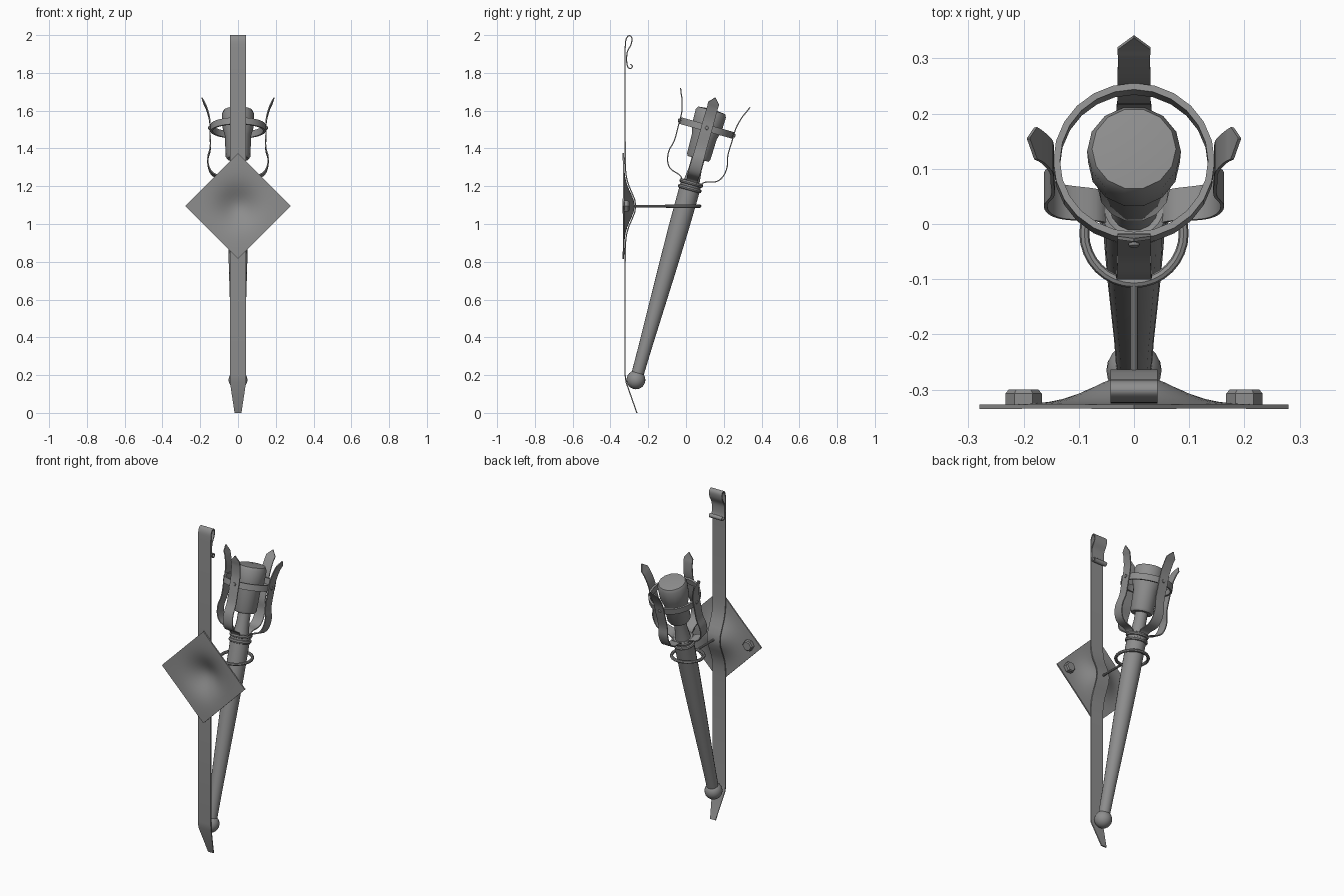
import bpy, bmesh, math
from mathutils import Matrix, Vector

if "Cube" in bpy.data.objects:
    bpy.data.objects.remove(bpy.data.objects["Cube"])

iron = bpy.data.materials.new("iron grey")
iron.diffuse_color = (0.27, 0.27, 0.27, 1)
iron.use_nodes = True
iron.node_tree.nodes["Principled BSDF"].inputs["Base Color"].default_value = iron.diffuse_color

# Torch frame: origin in the pommel, local z along the tilted shaft
TORCH = Matrix.Translation((0, -0.265, 0.175)) @ Matrix.Rotation(math.radians(-15.7), 4, 'X')
MID_Z = 1.095


def finish(name, bm, matrix=Matrix()):
    bmesh.ops.recalc_face_normals(bm, faces=bm.faces)
    mesh = bpy.data.meshes.new(name)
    bm.to_mesh(mesh)
    bm.free()
    mesh.transform(matrix)
    mesh.materials.append(iron)
    mesh.shade_smooth()
    mesh.set_sharp_from_angle(angle=math.radians(35))
    obj = bpy.data.objects.new(name, mesh)
    bpy.context.collection.objects.link(obj)
    return obj


def smooth_path(pts, steps=5):
    """Catmull-Rom curve through the points (any dimension)."""
    pts = [Vector(p) for p in pts]
    p = [2 * pts[0] - pts[1]] + pts + [2 * pts[-1] - pts[-2]]
    out = []
    for i in range(1, len(p) - 2):
        a, b, c, d = p[i - 1:i + 3]
        for s in range(steps):
            t = s / steps
            out.append(0.5 * (2 * b + (c - a) * t + (2 * a - 5 * b + 4 * c - d) * t * t
                              + (3 * b - a - 3 * c + d) * t ** 3))
    return out + [pts[-1]]


def ribbon(name, pts, thick, matrix=Matrix()):
    """Flat bar following (y, z, half width) points."""
    bm = bmesh.new()
    rings = []
    for i, (y, z, w) in enumerate(pts):
        a, b = pts[max(i - 1, 0)], pts[min(i + 1, len(pts) - 1)]
        n = Vector((0, b[1] - a[1], a[0] - b[0])).normalized() * thick / 2
        c = Vector((0, y, z))
        x = Vector((w, 0, 0))
        rings.append([bm.verts.new(v) for v in (c - x - n, c + x - n, c + x + n, c - x + n)])
    for r, s in zip(rings, rings[1:]):
        for k in range(4):
            bm.faces.new((r[k], r[(k + 1) % 4], s[(k + 1) % 4], s[k]))
    bm.faces.new(rings[0])
    bm.faces.new(rings[-1])
    return finish(name, bm, matrix)


def lathe(name, profile, segs, matrix=Matrix(), closed=False):
    """Spin (radius, height) points about z."""
    bm = bmesh.new()
    v = [bm.verts.new((r, 0, h)) for r, h in profile]
    pairs = list(zip(v, v[1:])) + ([(v[-1], v[0])] if closed else [])
    edges = [bm.edges.new(e) for e in pairs]
    bmesh.ops.spin(bm, geom=v + edges, cent=(0, 0, 0), axis=(0, 0, 1),
                   angle=math.tau, steps=segs, use_duplicate=False)
    bmesh.ops.remove_doubles(bm, verts=bm.verts, dist=1e-5)
    return finish(name, bm, matrix)


def torus(name, major, minor, segs, matrix):
    prof = [(major + minor * math.cos(k * math.tau / 8), minor * math.sin(k * math.tau / 8))
            for k in range(8)]
    return lathe(name, prof, segs, matrix, closed=True)


# Wall strap: bent tapered foot, hump over the plate, curled top
def hump(z):
    return -0.322 + 0.056 * math.exp(-((z - MID_Z) / 0.105) ** 2)


strap = [Vector((-0.26, 0.0, 0.018)), Vector((-0.318, 0.165, 0.043))]
strap += [Vector((hump(z), z, 0.043)) for z in
          [0.2, 0.8] + [0.85 + 0.035 * k for k in range(15)] + [1.45]]
strap += smooth_path([(-0.322, 1.93, 0.043), (-0.318, 1.975, 0.043), (-0.303, 1.997, 0.043),
                      (-0.287, 1.985, 0.043), (-0.291, 1.95, 0.043), (-0.311, 1.91, 0.043),
                      (-0.314, 1.86, 0.043), (-0.307, 1.83, 0.043), (-0.292, 1.824, 0.043),
                      (-0.284, 1.836, 0.043), (-0.294, 1.846, 0.043)], 4)
ribbon("wall_strap", strap, 0.006)

# Dished diamond plate
bm = bmesh.new()
bmesh.ops.create_grid(bm, x_segments=20, y_segments=20, size=0.28 / math.sqrt(2))
geo = bmesh.ops.extrude_face_region(bm, geom=bm.faces[:])
bmesh.ops.translate(bm, vec=(0, 0, 0.008),
                    verts=[g for g in geo["geom"] if isinstance(g, bmesh.types.BMVert)])
for v in bm.verts:
    v.co.z += 0.055 * math.exp(-(v.co.xy.length / 0.1) ** 2)
finish("diamond_plate", bm, Matrix.Translation((0, -0.335, MID_Z))
       @ Matrix.Rotation(math.radians(-90), 4, 'X') @ Matrix.Rotation(math.radians(45), 4, 'Z'))

# Hex bolts on the plate
TO_BACK = Matrix.Rotation(math.radians(-90), 4, 'X')
for side, label in ((-1, "left"), (1, "right")):
    lathe("bolt_" + label, [(0, 0), (0.033, 0), (0.033, 0.022), (0.027, 0.029), (0, 0.029)], 6,
          Matrix.Translation((side * 0.2, -0.329, MID_Z)) @ TO_BACK)

# Holder arm and ring
lathe("holder_arm", [(0, 0), (0.007, 0), (0.007, 0.165), (0, 0.165)], 10,
      Matrix.Translation((0, -0.272, MID_Z)) @ TO_BACK)
torus("holder_ring", 0.09, 0.009, 32, Matrix.Translation((0, -0.017, MID_Z)))

# Torch handle: pommel, shaft, collars, neck
lathe("pommel", [(0.05 * math.sin(math.pi * k / 12), -0.05 * math.cos(math.pi * k / 12))
                 for k in range(13)], 20, TORCH)
lathe("shaft", [(0, 0.0), (0.032, 0.0), (0.036, 0.2), (0.048, 0.6), (0.054, 0.85),
                (0.056, 1.09), (0, 1.09)], 16, TORCH)
for i, t in enumerate((1.052, 1.082)):
    torus("collar_%d" % (i + 1), 0.054, 0.011, 20, TORCH @ Matrix.Translation((0, 0, t)))
lathe("neck", [(0, 1.08), (0.045, 1.08), (0.036, 1.16), (0.036, 1.24), (0, 1.24)], 14, TORCH)

# Torch head
lathe("torch_head", [(0, 1.215), (0.058, 1.215), (0.066, 1.228), (0.069, 1.34),
                     (0.083, 1.39), (0.085, 1.465), (0.076, 1.482), (0, 1.49)], 14, TORCH)

# Basket band
lathe("basket_band", [(0.134, 1.367), (0.146, 1.367), (0.146, 1.403), (0.134, 1.403)], 24,
      TORCH, closed=True)

# Four claws with rivets
claw = smooth_path([(0.05, 1.085, 0.028), (0.07, 1.106, 0.03), (0.125, 1.125, 0.032),
                    (0.152, 1.16, 0.032), (0.16, 1.215, 0.031), (0.147, 1.275, 0.03),
                    (0.148, 1.36, 0.03), (0.15, 1.43, 0.03), (0.165, 1.49, 0.029),
                    (0.178, 1.52, 0.03)], 4)
claw.append(Vector((0.191, 1.552, 0.001)))
for i in range(4):
    spin = TORCH @ Matrix.Rotation(i * math.pi / 2, 4, 'Z')
    ribbon("claw_%d" % (i + 1), claw, 0.006, spin)
    lathe("rivet_%d" % (i + 1), [(0, 0), (0.011, 0), (0.009, 0.007), (0, 0.01)], 10,
          spin @ Matrix.Translation((0, 0.149, 1.385)) @ TO_BACK)
